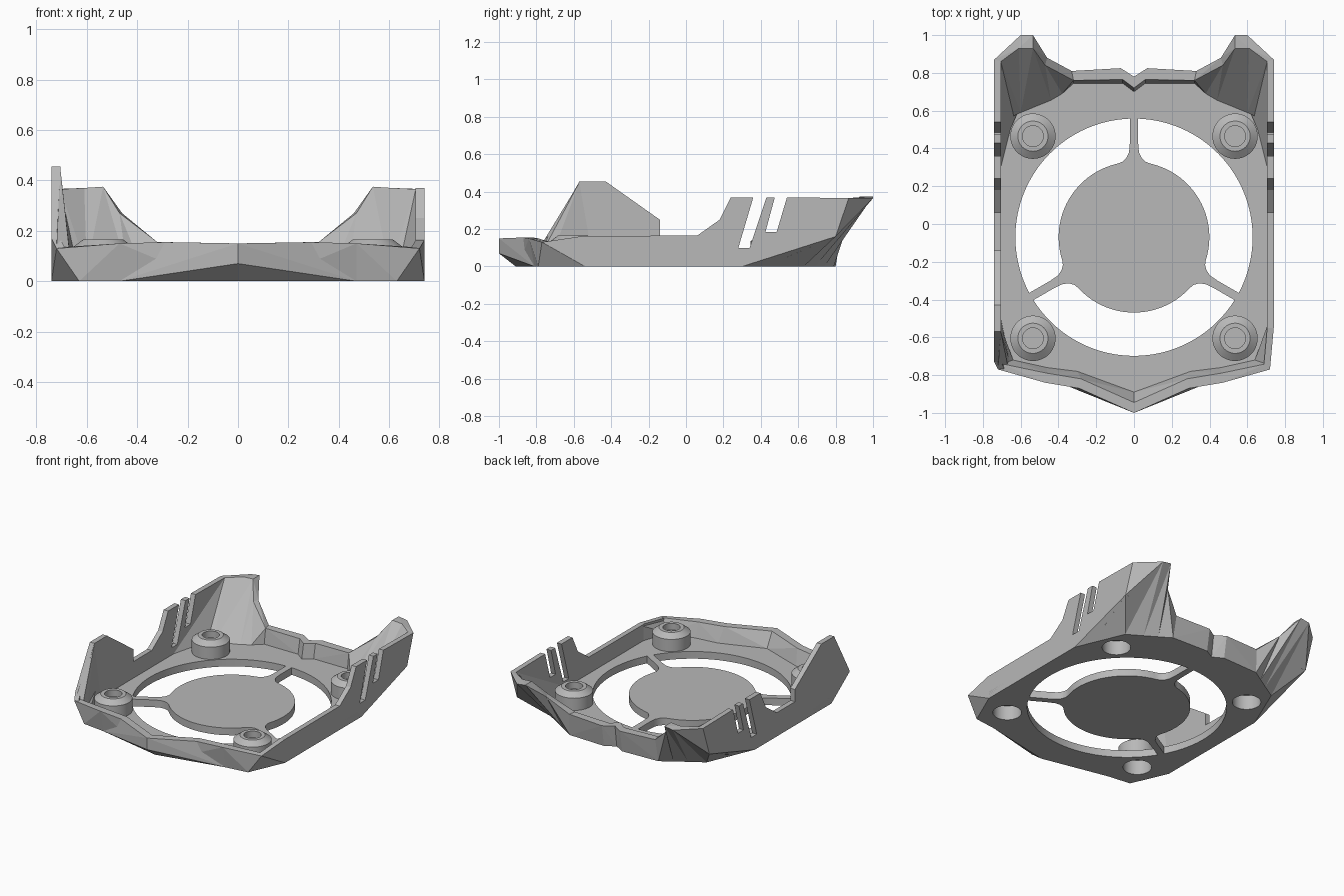
import bpy
import bmesh
from math import sin, cos, pi, radians
from mathutils import Matrix, Vector

cube = bpy.data.objects.get("Cube")
if cube:
    bpy.data.objects.remove(cube, do_unlink=True)

grey = bpy.data.materials.new("matte grey")
grey.use_nodes = True
colour = (.48, .48, .48, 1)
grey.diffuse_color = colour
grey.node_tree.nodes["Principled BSDF"].inputs["Base Color"].default_value = colour

PLATE = .05          # plate thickness
WALL_OUT, WALL_IN = .74, .705
CENTRE_Y = -.07      # centre of the fan opening


def add_object(name, data, smooth=False):
    obj = bpy.data.objects.new(name, data)
    bpy.context.collection.objects.link(obj)
    data.materials.clear()
    data.materials.append(grey)
    if smooth:
        bpy.ops.object.select_all(action='DESELECT')
        obj.select_set(True)
        bpy.context.view_layer.objects.active = obj
        bpy.ops.object.shade_smooth_by_angle(angle=radians(30))
    return obj


def finish(name, bm, smooth=False):
    bmesh.ops.recalc_face_normals(bm, faces=bm.faces[:])
    mesh = bpy.data.meshes.new(name)
    bm.to_mesh(mesh)
    bm.free()
    return add_object(name, mesh, smooth)


def add_hull(bm, points):
    verts = [bm.verts.new(p) for p in dict.fromkeys(points)]
    result = bmesh.ops.convex_hull(bm, input=verts)
    loose = [v for v in result["geom_interior"] if isinstance(v, bmesh.types.BMVert)]
    bmesh.ops.delete(bm, geom=loose, context='VERTS')


def faceted_rim(name, stations):
    """Chain of solid facets between neighbouring sections, on both sides."""
    bm = bmesh.new()
    for side in (1, -1):
        for first, second in zip(stations, stations[1:]):
            add_hull(bm, [(side * x, y, z) for x, y, z in first + second])
    bmesh.ops.dissolve_limit(bm, angle_limit=.01, verts=bm.verts[:], edges=bm.edges[:])
    return finish(name, bm)


# Sections run outer bottom, outer edge, outer top, inner top, inner bottom
front_stations = [
    [(0, -.91, 0), (0, -1, .07), (0, -1, .15), (0, -.945, .15), (0, -.89, PLATE)],
    [(.47, -.81, 0), (.28, -.87, .07), (.29, -.87, .155), (.28, -.82, .155), (.3, -.78, PLATE)],
    [(.47, -.81, 0), (.47, -.84, .15), (.46, -.79, .15), (.46, -.76, PLATE)],
    [(.63, -.79, 0), (.72, -.77, .13), (.7, -.74, .135), (.64, -.72, PLATE)],
    [(WALL_OUT, -.54, 0), (WALL_OUT, -.54, .15), (WALL_IN, -.54, .15), (WALL_IN, -.54, PLATE)],
]
back_stations = [
    [(WALL_OUT, .3, 0), (WALL_IN, .3, PLATE), (WALL_IN, .54, PLATE)],
    [(.6, .63, 0), (WALL_OUT, .8, .16), (WALL_OUT, .87, .365), (WALL_IN, .86, .365),
     (WALL_IN, .54, PLATE)],
    [(.6, .63, 0), (.6, 1, .365), (.61, .93, .37), (.6, .59, PLATE)],
    [(.5, .69, 0), (.535, 1, .375), (.535, .93, .375), (.44, .655, PLATE)],
    [(.42, .74, 0), (.46, .88, .27), (.47, .84, .27), (.38, .69, PLATE)],
    [(.34, .79, 0), (.33, .81, .155), (.32, .76, .155), (.32, .745, PLATE)],
    [(.07, .8, 0), (.07, .825, .15), (.06, .765, .15), (.06, .745, PLATE)],
    [(0, .76, 0), (0, .78, .15), (0, .72, .15), (0, .7, PLATE)],
]
faceted_rim("front_rim", front_stations)
faceted_rim("back_rim_and_horns", back_stations)

# Side walls: slotted profile, the right one with a raised wing
slotted_part = [(.06, .165), (.18, .25), (.24, .37), (.36, .37), (.28, .1), (.34, .1),
                (.43, .37), (.475, .37), (.425, .185), (.485, .185), (.54, .37),
                (.87, .365), (.8, .16), (.3, 0), (-.54, 0)]
low_front = [(-.77, .13), (-.55, .163)]
wing_front = [(-.77, .13), (-.73, .17), (-.57, .455), (-.43, .455), (-.14, .25), (-.14, .165)]


def side_wall(name, side, profile):
    bm = bmesh.new()
    face = bm.faces.new([bm.verts.new((side * WALL_OUT, y, z)) for y, z in profile])
    result = bmesh.ops.extrude_face_region(bm, geom=[face], use_keep_orig=True)
    moved = [v for v in result["geom"] if isinstance(v, bmesh.types.BMVert)]
    bmesh.ops.translate(bm, verts=moved, vec=(side * (WALL_IN - WALL_OUT), 0, 0))
    # Pull the front corner in to follow the rim
    for v in bm.verts:
        if v.co.y < -.76:
            v.co.x -= side * .02
    finish(name, bm)


side_wall("left_side_wall", 1, low_front + slotted_part)
side_wall("right_side_wall", -1, wing_front + slotted_part)

# Buttress thickening the wing towards the front corner
bm = bmesh.new()
add_hull(bm, [(-WALL_IN, -.57, .45), (-WALL_IN, -.5, PLATE), (-.67, -.74, .13),
              (-.72, -.765, .13), (-.73, -.55, .2), (-.66, -.72, PLATE)])
finish("wing_buttress", bm)

# Base plate with disc, three spokes and boss holes, as one filled curve
boss_places = [(side * .535, y) for side in (1, -1) for y in (.465, -.605)]
SEGMENTS = 48


def arc(radius, start, end, count, centre=(0, CENTRE_Y)):
    steps = [start + (end - start) * i / count for i in range(count + 1)]
    return [(centre[0] + radius * cos(a), centre[1] + radius * sin(a)) for a in steps]


def spoke_edge(angle, side):
    """Edge of a spoke from the outer ring to its flare on the disc."""
    edge = [(.628, .022), (.5, .022), (.45, .026), (.42, .04), (.4, .06), (.39, .085)]
    turn = Matrix.Rotation(angle, 2)
    return [tuple(turn @ Vector((u, side * v)) + Vector((0, CENTRE_Y))) for u, v in edge]


half = list(dict.fromkeys(s[0][:2] for s in front_stations + back_stations))
outlines = [half + [(-x, y) for x, y in reversed(half) if x > 0]]
for k in range(3):
    start = pi / 2 + k * 2 * pi / 3
    end = start + 2 * pi / 3
    inner = arc(.399, start + .25, end - .25, SEGMENTS // 2)
    outer = arc(.628, end - .04, start + .04, SEGMENTS)
    outlines.append(spoke_edge(start, 1) + inner + spoke_edge(end, -1)[::-1] + outer[1:-1])
for place in boss_places:
    outlines.append(arc(.09, 0, 2 * pi, SEGMENTS, place)[:-1])

curve = bpy.data.curves.new("plate_outline", 'CURVE')
curve.dimensions = '2D'
curve.fill_mode = 'BOTH'
curve.extrude = PLATE / 2
for outline in outlines:
    spline = curve.splines.new('POLY')
    spline.points.add(len(outline) - 1)
    for point, (x, y) in zip(spline.points, outline):
        point.co = (x, y, 0, 1)
    spline.use_cyclic_u = True
helper = bpy.data.objects.new("plate_outline", curve)
bpy.context.collection.objects.link(helper)
bpy.context.view_layer.update()
depsgraph = bpy.context.evaluated_depsgraph_get()
plate_mesh = bpy.data.meshes.new_from_object(helper.evaluated_get(depsgraph))
bpy.data.objects.remove(helper, do_unlink=True)
bm = bmesh.new()
bm.from_mesh(plate_mesh)
bmesh.ops.remove_doubles(bm, verts=bm.verts[:], dist=.0001)
bmesh.ops.translate(bm, verts=bm.verts[:], vec=(0, 0, PLATE / 2))
finish("base_plate", bm, smooth=True)

# Screw bosses: turned profile with a top recess and a bore from below
boss_profile = [(0, .12), (.055, .12), (.055, .165), (.08, .165), (.12, .135),
                (.12, .02), (.09, 0), (.09, .1), (0, .1)]
for number, (x, y) in enumerate(boss_places):
    bm = bmesh.new()
    verts = [bm.verts.new((r, 0, z)) for r, z in boss_profile]
    edges = [bm.edges.new(pair) for pair in zip(verts, verts[1:])]
    bmesh.ops.spin(bm, geom=verts + edges, cent=(0, 0, 0), axis=(0, 0, 1),
                   angle=2 * pi, steps=SEGMENTS, use_duplicate=False)
    bmesh.ops.remove_doubles(bm, verts=bm.verts[:], dist=.0001)
    bmesh.ops.translate(bm, verts=bm.verts[:], vec=(x, y, 0))
    finish("screw_boss_%d" % (number + 1), bm, smooth=True)
